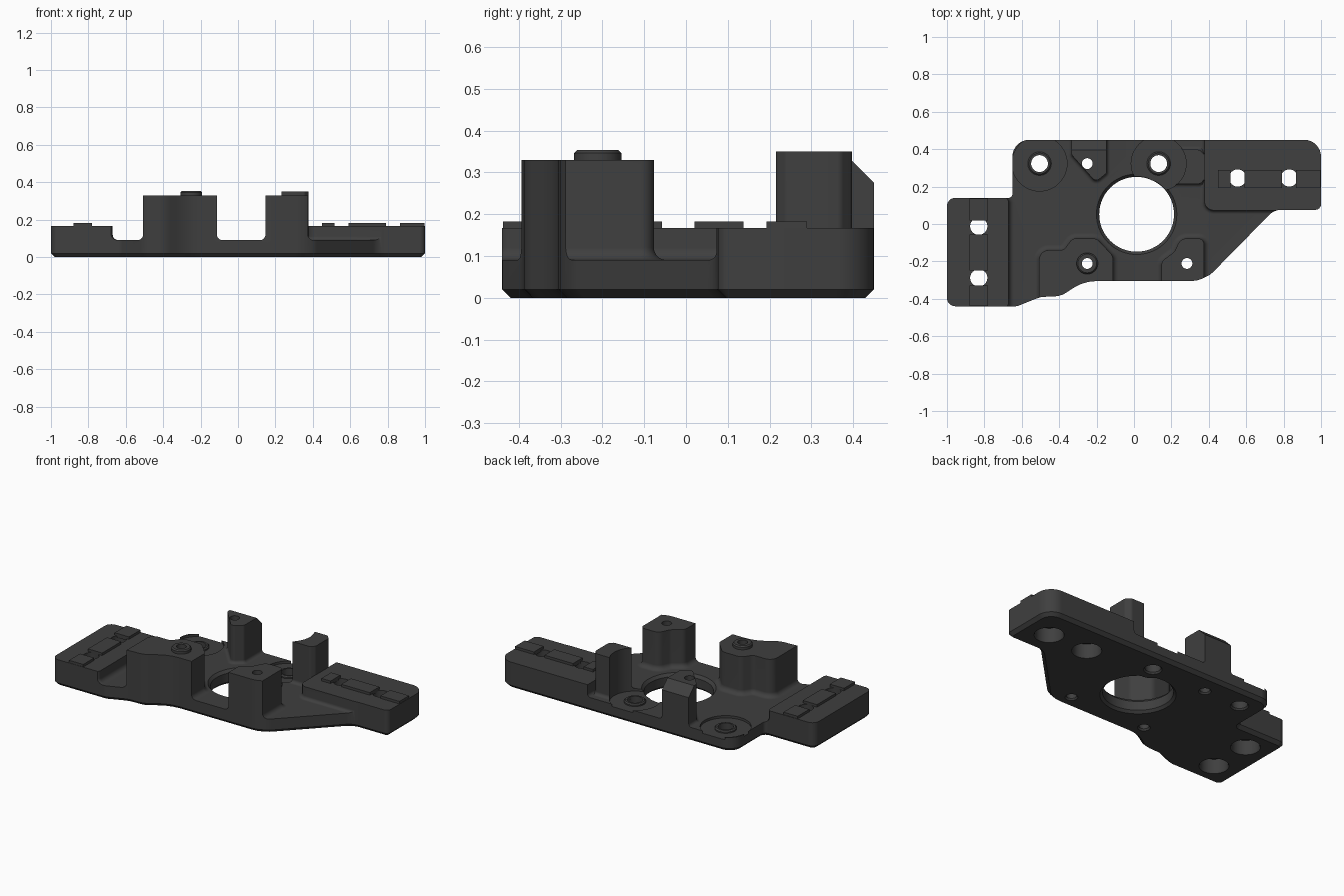
import bpy, bmesh, math
from mathutils import Vector

if "Cube" in bpy.data.objects:
    bpy.data.objects.remove(bpy.data.objects["Cube"])

FLOOR, PAD, TOWER, POST = 0.09, 0.167, 0.33, 0.35

mat = bpy.data.materials.new("dark_grey_plastic")
mat.diffuse_color = (0.05, 0.05, 0.05, 1)
mat.use_nodes = True
mat.node_tree.nodes["Principled BSDF"].inputs["Base Color"].default_value = mat.diffuse_color


def make(name, bm):
    bmesh.ops.recalc_face_normals(bm, faces=bm.faces)
    me = bpy.data.meshes.new(name)
    bm.to_mesh(me)
    bm.free()
    ob = bpy.data.objects.new(name, me)
    bpy.context.collection.objects.link(ob)
    me.materials.append(mat)
    return ob


def rounded(pts, seg=8):
    """Polygon (x, y, corner radius) -> points with rounded corners."""
    out = []
    for i, (x, y, r) in enumerate(pts):
        p = Vector((x, y))
        a = Vector(pts[i - 1][:2]) - p
        b = Vector(pts[(i + 1) % len(pts)][:2]) - p
        if r <= 0:
            out.append(p)
            continue
        half = a.angle(b) / 2
        r = min(r, 0.48 * min(a.length, b.length) * math.tan(half))
        a.normalize()
        b.normalize()
        c = p + (a + b).normalized() * r / math.sin(half)
        v0 = p + a * r / math.tan(half) - c
        v1 = p + b * r / math.tan(half) - c
        turn = v0.angle(v1)
        n = max(2, round(seg * turn / (math.pi / 2)))
        for k in range(n + 1):
            t = k / n
            out.append(c + (v0 * math.sin((1 - t) * turn) + v1 * math.sin(t * turn)) / math.sin(turn))
    return out


def offset(pts, d):
    """Grow a counter-clockwise polygon by d."""
    out = []
    for i, p in enumerate(pts):
        e0 = (p - pts[i - 1]).normalized()
        e1 = (pts[(i + 1) % len(pts)] - p).normalized()
        n0, n1 = Vector((e0.y, -e0.x)), Vector((e1.y, -e1.x))
        out.append(p + (n0 + n1) * d / (1 + n0.dot(n1)))
    return out


def loft(name, pts, layers):
    """Stack offset copies of an outline: layers are (offset, z)."""
    bm = bmesh.new()
    rings = [[bm.verts.new((p.x, p.y, z)) for p in offset(pts, d)] for d, z in layers]
    n = len(pts)
    for a, b in zip(rings, rings[1:]):
        for i in range(n):
            bm.faces.new((a[i], a[(i + 1) % n], b[(i + 1) % n], b[i]))
    bm.faces.new(rings[0])
    bm.faces.new(rings[-1])
    return make(name, bm)


def tower(name, pts, top, r=0.03):
    """Raised block with a concave fillet where it meets the floor."""
    layers = [(r, 0.04)]
    for k in range(6):
        a = math.pi / 2 * k / 5
        layers.append((r - r * math.sin(a), FLOOR + r - r * math.cos(a)))
    return loft(name, rounded(pts), layers + [(0, top)])


def lathe(name, x, y, profile, n=48, closed=False):
    """Turned part from (radius, z) points; closed gives a tube."""
    bm = bmesh.new()
    rings = [[bm.verts.new((x + r * math.cos(2 * math.pi * i / n), y + r * math.sin(2 * math.pi * i / n), z))
              for i in range(n)] for r, z in profile]
    pairs = list(zip(rings, rings[1:])) + ([(rings[-1], rings[0])] if closed else [])
    for a, b in pairs:
        for i in range(n):
            bm.faces.new((a[i], a[(i + 1) % n], b[(i + 1) % n], b[i]))
    if not closed:
        bm.faces.new(rings[0])
        bm.faces.new(rings[-1])
    return make(name, bm)


def box(name, x0, x1, y0, y1, z0, z1):
    bm = bmesh.new()
    bmesh.ops.create_cube(bm, size=1)
    for v in bm.verts:
        v.co = ((x0 + x1) / 2 + v.co.x * (x1 - x0), (y0 + y1) / 2 + v.co.y * (y1 - y0),
                (z0 + z1) / 2 + v.co.z * (z1 - z0))
    return make(name, bm)


def combine(target, other, op):
    m = target.modifiers.new("cut", 'BOOLEAN')
    m.operation, m.object, m.solver = op, other, 'EXACT'
    bpy.context.view_layer.objects.active = target
    bpy.ops.object.modifier_apply(modifier=m.name)
    bpy.data.objects.remove(other)


# Floor slab and raised blocks, all oversized, trimmed by the outline later
body = box("mounting_plate", -1.3, 1.3, -0.8, 0.8, -0.1, FLOOR)
blocks = [
    tower("left_pad", [(-1.1, -0.449, 0), (-0.67, -0.449, 0.03), (-0.67, 0.145, 0.03), (-1.1, 0.145, 0)], PAD),
    tower("right_pad", [(0.376, 0.073, 0.05), (1.1, 0.073, 0), (1.1, 0.6, 0), (0.376, 0.6, 0)], PAD, 0.02),
    tower("front_left_tower", [(-0.507, -0.55, 0), (-0.113, -0.55, 0), (-0.113, -0.17, 0.04), (-0.2, -0.077, 0.05),
                               (-0.33, -0.077, 0.04), (-0.375, -0.14, 0.04), (-0.507, -0.14, 0.05)], TOWER),
    tower("front_right_tower", [(0.147, -0.5, 0), (0.374, -0.5, 0), (0.374, -0.077, 0.03), (0.25, -0.077, 0.05),
                                (0.215, -0.15, 0.04), (0.147, -0.2, 0.04)], TOWER),
    tower("rear_tower", [(-0.334, 0.6, 0), (-0.334, 0.37, 0.02), (-0.205, 0.225, 0.025), (-0.146, 0.272, 0.02),
                         (-0.146, 0.6, 0)], TOWER, 0.02),
    tower("scooped_post", [(0.2, 0.215, 0), (0.355, 0.215, 0.02), (0.378, 0.24, 0.02), (0.378, 0.37, 0.02),
                           (0.35, 0.397, 0.02), (0.2, 0.397, 0)], POST, 0.02),
]
for b in blocks:
    combine(body, b, 'UNION')

# Plate outline with a chamfered underside
outline = rounded([(-1, -0.44, 0.045), (-0.625, -0.44, 0.05), (-0.50, -0.39, 0.12), (-0.39, -0.386, 0.12),
                   (-0.27, -0.305, 0.25), (0.34, -0.305, 0.14), (0.41, -0.27, 0.1), (0.75, 0.076, 0.09),
                   (1, 0.076, 0.03), (1, 0.45, 0.09), (-0.65, 0.45, 0.09), (-0.65, 0.14, 0.02), (-1, 0.14, 0.045)])
combine(body, loft("outline_trim", outline, [(-0.02, 0), (0, 0.02), (0, 0.6)]), 'INTERSECT')

# Sloped back of the rear tower
wedge = box("wedge_cutter", -0.15, 0.15, -0.15, 0.15, -0.15, 0.15)
wedge.rotation_euler.x = math.pi / 4
wedge.location = (-0.24, 0.526, 0.411)
bpy.context.view_layer.update()
combine(body, wedge, 'DIFFERENCE')

# Screw seats: shallow round recess, clears the scooped post as well
seats = [(-0.505, 0.323), (0.132, 0.323)]
for x, y in seats:
    combine(body, lathe("seat_cutter", x, y, [(0.147, FLOOR - 0.015), (0.147, 0.6)]), 'DIFFERENCE')

# Large centre opening, with the neighbouring boss left standing in it
opening = lathe("opening_cutter", 0.014, 0.052, [(0.225, -0.01), (0.2, 0.015), (0.2, 0.072), (0.215, FLOOR),
                                                (0.215, 0.2)], 72)
combine(opening, lathe("boss_keep", *seats[1], [(0.097, -0.1), (0.097, 0.4)]), 'DIFFERENCE')
combine(body, opening, 'DIFFERENCE')

# Bolt holes with counterbores beneath the pads, and plain screw holes
pad_holes = [(-0.83, -0.012), (-0.83, -0.288), (0.554, 0.246), (0.83, 0.246)]
tower_holes = [(-0.25, -0.211), (0.283, -0.211), (-0.25, 0.323)]
for x, y in pad_holes:
    combine(body, lathe("bolt_cutter", x, y, [(0.09, -0.01), (0.08, 0.01), (0.08, 0.09), (0.046, 0.0901),
                                              (0.046, 0.4)]), 'DIFFERENCE')
for r, spots in ((0.045, seats), (0.029, tower_holes)):
    for x, y in spots:
        combine(body, lathe("screw_cutter", x, y, [(r + 0.015, -0.01), (r, 0.01), (r, 0.5)], 32), 'DIFFERENCE')
parts = [body]


# Raised collars around screw holes
def collar(name, x, y, r_in, r_out, z0, z1):
    parts.append(lathe(name, x, y, [(r_in, z0 - 0.005), (r_out, z0 - 0.005), (r_out, z1 - 0.007),
                                    (r_out - 0.007, z1), (r_in, z1)], 40, True))


collar("tower_collar", *tower_holes[0], 0.029, 0.057, TOWER, 0.353)
for x, y in seats:
    collar("seat_collar", x, y, 0.045, 0.063, FLOOR - 0.015, FLOOR)

# Locating key segments on both pads, broken around the bolts
keys = [("left_key", -0.88, -0.78, a, b) for a, b in ((-0.438, -0.328), (-0.248, -0.057), (0.02, 0.137))]
keys += [("right_key", a, b, 0.193, 0.29) for a, b in ((0.45, 0.515), (0.59, 0.79), (0.865, 0.998))]
for name, x0, x1, y0, y1 in keys:
    parts.append(box(name, x0, x1, y0, y1, PAD - 0.01, 0.183))

for ob in parts:
    bpy.ops.object.select_all(action='DESELECT')
    ob.select_set(True)
    bpy.context.view_layer.objects.active = ob
    bpy.ops.object.shade_smooth_by_angle(angle=math.radians(28))
    if ob is body:
        ob.modifiers.new("even_shading", 'WEIGHTED_NORMAL').keep_sharp = True
